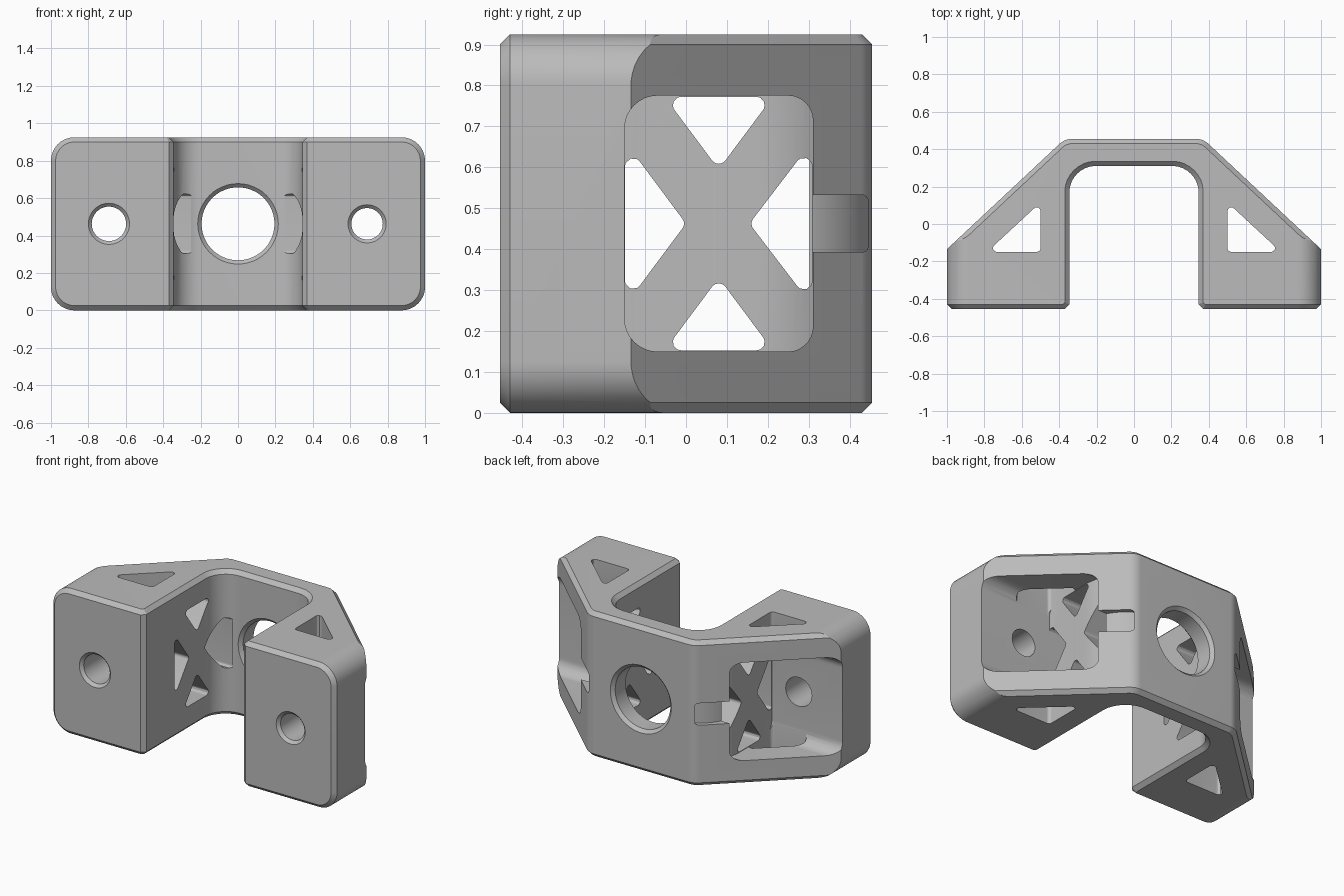
import bpy, bmesh, math
from mathutils import Vector

cube = bpy.data.objects.get("Cube")
if cube:
    bpy.data.objects.remove(cube, do_unlink=True)

HEIGHT = 0.925
MID = HEIGHT / 2
WALL_X = 0.345          # channel side wall
FLOOR_Y = -0.15         # pocket floor, back of each foot plate


def rounded(corners, steps=10):
    """Polygon from (a, b, radius) corners, with filleted corners."""
    out = []
    n = len(corners)
    for i, (a, b, r) in enumerate(corners):
        p = Vector((a, b))
        if r == 0:
            out.append(p)
            continue
        u = (Vector(corners[i - 1][:2]) - p).normalized()
        v = (Vector(corners[(i + 1) % n][:2]) - p).normalized()
        half = u.angle(v) / 2
        centre = p + (u + v).normalized() * r / math.sin(half)
        start = p + u * r / math.tan(half) - centre
        end = p + v * r / math.tan(half) - centre
        for k in range(steps + 1):
            out.append(centre + start.lerp(end, k / steps).normalized() * r)
    return out


def circle(a, b, r, count=48):
    turn = 2 * math.pi / count
    return [Vector((a + r * math.cos(i * turn), b + r * math.sin(i * turn))) for i in range(count)]


def inset(pts, d):
    """Move every side of a counter-clockwise polygon inward by d."""
    out = []
    for i, p in enumerate(pts):
        e1 = (p - pts[i - 1]).normalized()
        e2 = (pts[(i + 1) % len(pts)] - p).normalized()
        n1, n2 = Vector((-e1.y, e1.x)), Vector((-e2.y, e2.x))
        out.append(p + (n1 + n2) * d / (1 + n1.dot(n2)))
    return out


def prism(name, pts, axis, levels):
    """Loft a polygon along an axis through (position, inset) levels."""
    area = sum(pts[i - 1].cross(p) for i, p in enumerate(pts))
    if area < 0:
        pts = pts[::-1]
    place = {"x": lambda p, t: (t, p.x, p.y),
             "y": lambda p, t: (p.x, t, p.y),
             "z": lambda p, t: (p.x, p.y, t)}[axis]
    bm = bmesh.new()
    rings = [[bm.verts.new(place(p, t)) for p in inset(pts, d)] for t, d in levels]
    for low, high in zip(rings, rings[1:]):
        for i in range(len(pts)):
            bm.faces.new((low[i - 1], low[i], high[i], high[i - 1]))
    bm.faces.new(rings[0])
    bm.faces.new(rings[-1])
    bmesh.ops.recalc_face_normals(bm, faces=bm.faces)
    mesh = bpy.data.meshes.new(name)
    bm.to_mesh(mesh)
    bm.free()
    obj = bpy.data.objects.new(name, mesh)
    bpy.context.scene.collection.objects.link(obj)
    return obj


def combine(target, tool, operation="DIFFERENCE"):
    """Apply a boolean and remove the tool."""
    mod = target.modifiers.new("cut", "BOOLEAN")
    mod.operation = operation
    mod.solver = "EXACT"
    mod.object = tool
    bpy.context.view_layer.objects.active = target
    bpy.ops.object.modifier_apply(modifier=mod.name)
    bpy.data.objects.remove(tool, do_unlink=True)


# Arched body with chamfered top and bottom rims
half = [(0.37, 0.455, 0.1), (1.1, -0.228, 0), (1.1, -0.48, 0),
        (WALL_X + 0.05, -0.48, 0), (WALL_X, -0.43, 0), (WALL_X, 0.31, 0.14)]
profile = half + [(-a, b, r) for a, b, r in reversed(half)]
body = prism("bracket_body", rounded(profile), "z",
             [(-0.025, 0.05), (0.025, 0), (HEIGHT - 0.025, 0), (HEIGHT + 0.025, 0.05)])

# Rounded outline of the feet, chamfered at the front
outline = [(-1, 0, 0.125), (1, 0, 0.125), (1, HEIGHT, 0.125), (-1, HEIGHT, 0.125)]
combine(body, prism("outline", rounded(outline), "y",
                    [(-0.455, 0.025), (-0.43, 0), (0.7, 0)]), "INTERSECT")

# Large centre hole with chamfers on both sides
combine(body, prism("centre_hole", circle(0, MID, 0.195), "y",
                    [(0.29, -0.04), (0.33, 0), (0.435, 0), (0.475, -0.04)]))


def limited(name, pts, side):
    """Side cutter that stops at the wall wrapped around the channel."""
    cutter = prism(name, pts, "x", [(side * 0.25, 0), (side * 1.2, 0)])
    zone = [(0.5, -0.3, 0), (0.5, 0.465, 0.295), (0.2, 0.465, 0),
            (0.2, 0.6, 0), (1.3, 0.6, 0), (1.3, -0.3, 0)]
    zone = rounded([(side * a, b, r) for a, b, r in zone], 20)
    combine(cutter, prism("zone", zone, "z", [(-0.2, 0), (1.2, 0)]), "INTERSECT")
    return cutter


pocket = [(FLOOR_Y, 0.15, 0.08), (0.31, 0.15, 0.06),
          (0.31, HEIGHT - 0.15, 0.06), (FLOOR_Y, HEIGHT - 0.15, 0.08)]
slot = [(0.25, MID - 0.07, 0), (0.445, MID - 0.07, 0.015),
        (0.445, MID + 0.07, 0.015), (0.25, MID + 0.07, 0)]

# Openings that leave a cross brace in the channel wall
r = 0.02
front_gap = [(-0.149, MID - 0.2, r), (0, MID, r), (-0.149, MID + 0.2, r)]
back_gap = [(0.308, MID - 0.2, r), (0.308, MID + 0.2, r), (0.155, MID, r)]
upper_gap = [(-0.052, 0.772, r), (0.08, 0.595, r), (0.212, 0.772, r)]
lower_gap = [(a, HEIGHT - b, q) for a, b, q in upper_gap]

for side in (-1, 1):
    combine(body, limited("pocket", rounded(pocket), side))
    combine(body, limited("slot", rounded(slot, 4), side))
    for gap in (front_gap, back_gap, upper_gap, lower_gap):
        combine(body, prism("brace_gap", rounded(gap, 6), "x",
                            [(side * 0.25, 0), (side * 0.6, 0)]))
    # Triangular window through the top and bottom plates
    window = [(0.5, -0.149, r), (0.785, -0.149, r), (0.5, 0.115, r)]
    window = rounded([(side * a, b, q) for a, b, q in window], 6)
    combine(body, prism("window", window, "z", [(-0.1, 0), (1.1, 0)]))
    # Mounting hole in the foot
    radius = 0.092 if side < 0 else 0.084
    combine(body, prism("foot_hole", circle(side * 0.69, MID, radius), "y",
                        [(-0.475, -0.038), (-0.437, 0), (-0.1, 0)]))

# Plain grey finish
grey = bpy.data.materials.new("mid_grey")
grey.use_nodes = True
colour = (0.5, 0.5, 0.5, 1)
grey.diffuse_color = colour
grey.node_tree.nodes["Principled BSDF"].inputs["Base Color"].default_value = colour
body.data.materials.clear()
body.data.materials.append(grey)

bpy.ops.object.select_all(action="DESELECT")
body.select_set(True)
bpy.context.view_layer.objects.active = body
bpy.ops.object.shade_smooth_by_angle(angle=math.radians(25))
